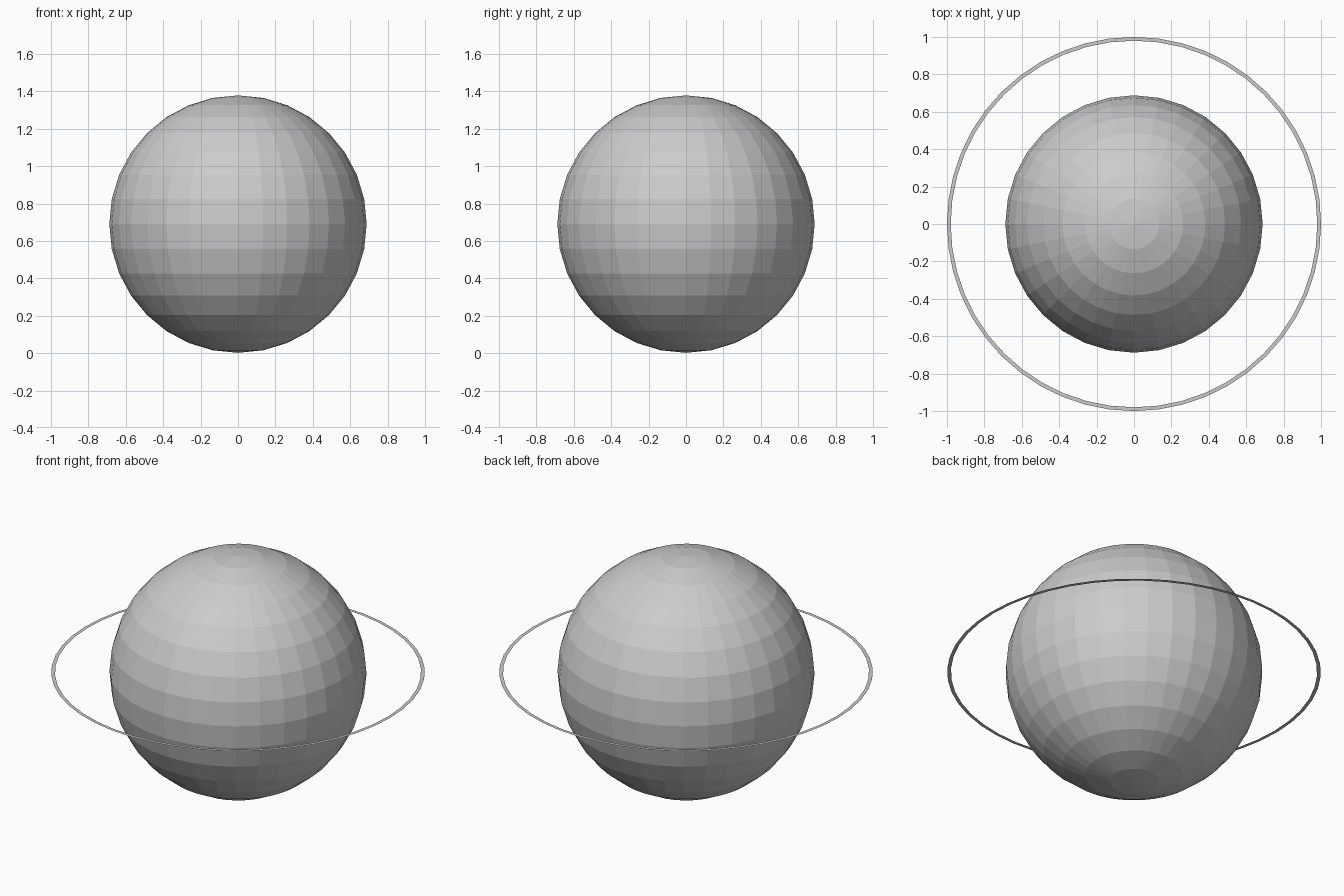
import bpy, bmesh
from math import cos, sin, tau

if "Cube" in bpy.data.objects:
    bpy.data.objects.remove(bpy.data.objects["Cube"])

CENTRE_Z = 0.69
RADIUS = 0.688

# Planet: faceted ball
bpy.ops.mesh.primitive_uv_sphere_add(segments=32, ring_count=16, radius=RADIUS,
                                     location=(0, 0, CENTRE_Z))
bpy.context.object.name = "planet"

# Orbit ring: flat, paper-thin band around the equator
SIDES, OUTER, INNER = 48, 1.0, 0.98
bm = bmesh.new()
loops = [[bm.verts.new((r * cos(tau * i / SIDES), r * sin(tau * i / SIDES), 0))
          for i in range(SIDES)] for r in (INNER, OUTER)]
for i in range(SIDES):
    j = (i + 1) % SIDES
    bm.faces.new((loops[0][i], loops[1][i], loops[1][j], loops[0][j]))
mesh = bpy.data.meshes.new("flat_ring")
bm.to_mesh(mesh)
bm.free()
ring = bpy.data.objects.new("flat_ring", mesh)
ring.location.z = CENTRE_Z
bpy.context.collection.objects.link(ring)
